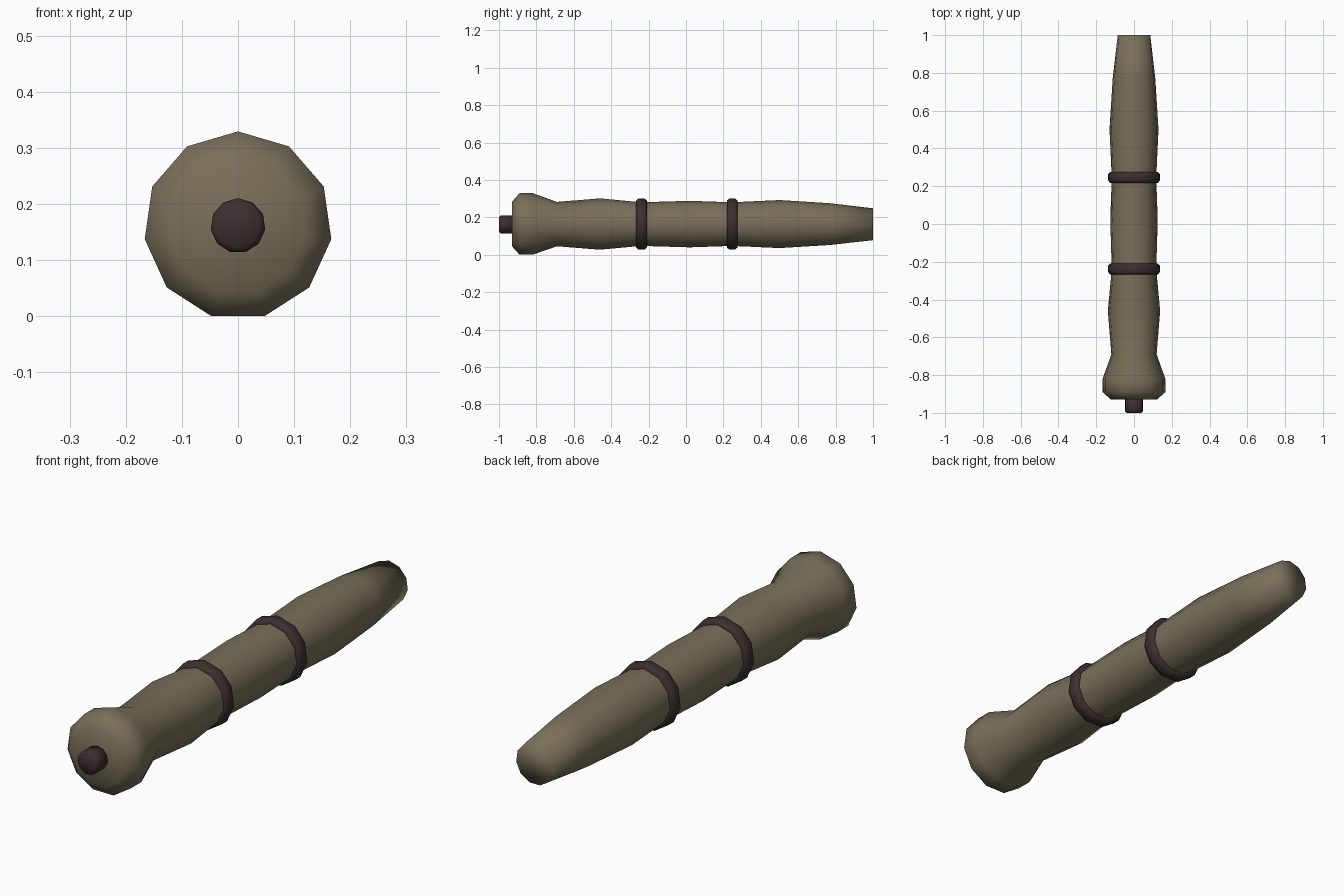
import bpy, bmesh, math

if "Cube" in bpy.data.objects:
    bpy.data.objects.remove(bpy.data.objects["Cube"])

SIDES = 11
CENTRE_Z = 0.1615


def material(name, rgb):
    m = bpy.data.materials.new(name)
    m.diffuse_color = (*rgb, 1)
    m.use_nodes = True
    m.node_tree.nodes["Principled BSDF"].inputs["Base Color"].default_value = m.diffuse_color
    return m


olive = material("olive_wood", (0.19, 0.16, 0.10))
dark = material("dark_brown", (0.045, 0.028, 0.028))


def lathe(name, profile, mat, closed=False):
    """Spin (y, radius) points about the long axis; cap ends unless closed loop."""
    bm = bmesh.new()
    rings = []
    for y, r in profile:
        ring = []
        for i in range(SIDES):
            a = 2 * math.pi * i / SIDES
            ring.append(bm.verts.new((r * math.sin(a), y, CENTRE_Z + r * math.cos(a))))
        rings.append(ring)
    pairs = list(zip(rings, rings[1:]))
    if closed:
        pairs.append((rings[-1], rings[0]))
    for a, b in pairs:
        for i in range(SIDES):
            j = (i + 1) % SIDES
            bm.faces.new((a[i], a[j], b[j], b[i]))
    if not closed:
        bm.faces.new(rings[0])
        bm.faces.new(rings[-1])
    bmesh.ops.recalc_face_normals(bm, faces=bm.faces)
    for f in bm.faces:
        f.smooth = True
    me = bpy.data.meshes.new(name)
    bm.to_mesh(me)
    bm.free()
    me.materials.append(mat)
    ob = bpy.data.objects.new(name, me)
    bpy.context.collection.objects.link(ob)
    return ob


# Handle body: flared pommel, swelling grip, tapered end
lathe("handle_body", [
    (-0.93, 0.122), (-0.89, 0.168), (-0.82, 0.168), (-0.69, 0.121),
    (-0.46, 0.140), (-0.24, 0.119), (0.02, 0.127), (0.245, 0.119),
    (0.50, 0.131), (0.77, 0.114), (1.0, 0.087)], olive)

# Two raised bands
for name, y in (("front_band", -0.238), ("rear_band", 0.247)):
    lathe(name, [(y - 0.029, 0.112), (y - 0.029, 0.128), (y - 0.017, 0.138),
                 (y + 0.017, 0.138), (y + 0.029, 0.128), (y + 0.029, 0.112)],
          dark, closed=True)

# End button
lathe("end_button", [(-1.0, 0.040), (-0.99, 0.049), (-0.92, 0.049)], dark)
